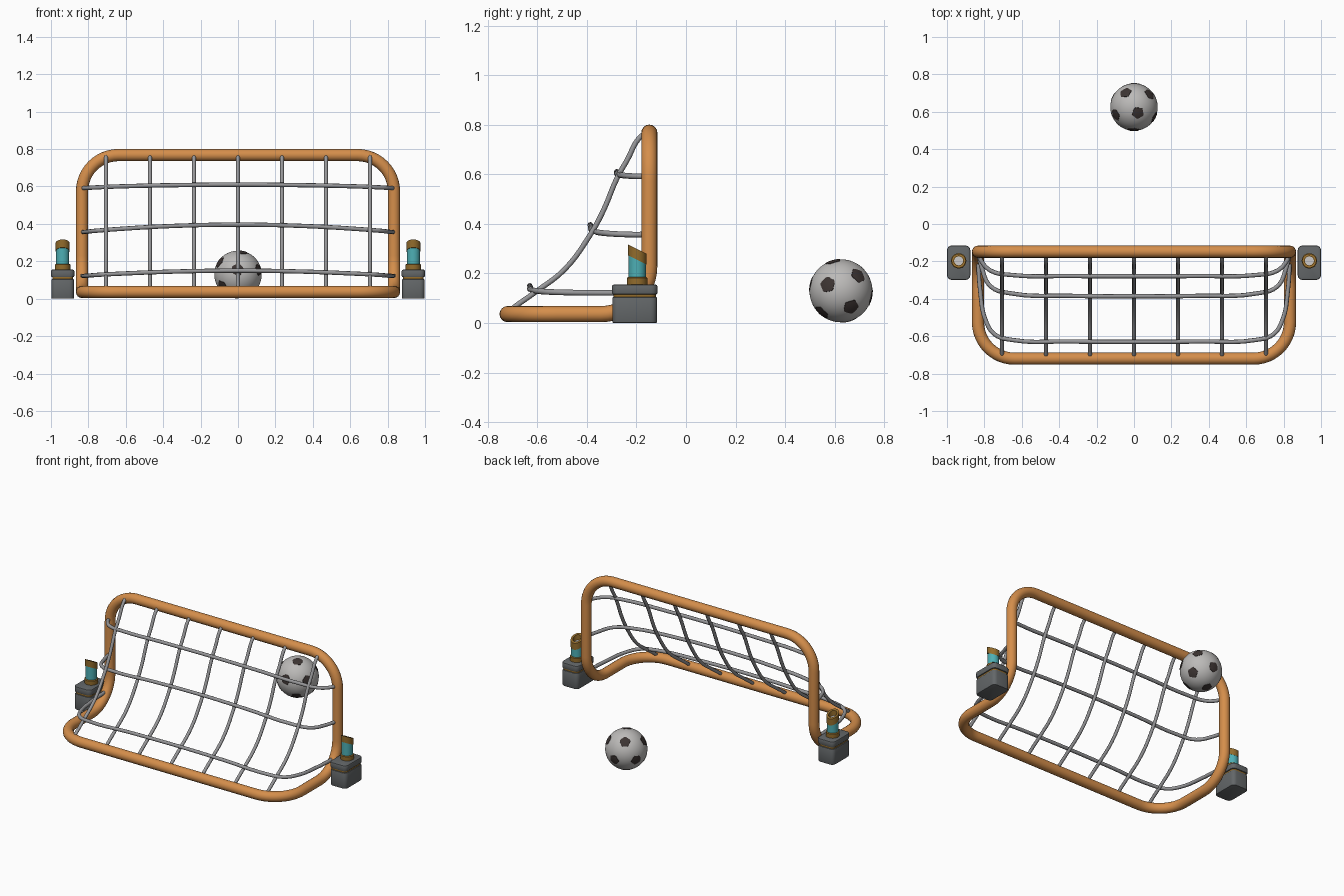
import bpy, bmesh, math
from mathutils import Vector, Matrix

if "Cube" in bpy.data.objects:
    bpy.data.objects.remove(bpy.data.objects["Cube"])


def material(name, rgb):
    m = bpy.data.materials.new(name)
    m.diffuse_color = (*rgb, 1)
    m.use_nodes = True
    m.node_tree.nodes["Principled BSDF"].inputs["Base Color"].default_value = m.diffuse_color
    return m


ORANGE = material("orange_paint", (0.66, 0.27, 0.07))
NET = material("net_grey", (0.31, 0.31, 0.32))
DARK = material("dark_grey", (0.125, 0.135, 0.14))
BRASS = material("brass_brown", (0.29, 0.15, 0.025))
CYAN = material("cyan_glass", (0.075, 0.43, 0.46))
WHITE = material("ball_white", (0.50, 0.49, 0.48))
BLACK = material("ball_dark", (0.045, 0.034, 0.032))


def finish(name, bm, mats, angle=40):
    bmesh.ops.recalc_face_normals(bm, faces=bm.faces)
    me = bpy.data.meshes.new(name)
    bm.to_mesh(me)
    bm.free()
    ob = bpy.data.objects.new(name, me)
    bpy.context.collection.objects.link(ob)
    for m in mats:
        me.materials.append(m)
    select(ob)
    bpy.ops.object.shade_smooth_by_angle(angle=math.radians(angle))
    return ob


def select(ob):
    bpy.ops.object.select_all(action='DESELECT')
    ob.select_set(True)
    bpy.context.view_layer.objects.active = ob


def tube(name, pts, radius, mat, closed=False, smooth=False, sides=2):
    """Round tube along a path, turned into a mesh."""
    cu = bpy.data.curves.new(name, 'CURVE')
    cu.dimensions = '3D'
    cu.bevel_depth = radius
    cu.bevel_resolution = sides
    cu.use_fill_caps = not closed
    cu.resolution_u = 5
    sp = cu.splines.new('BEZIER' if smooth else 'POLY')
    if smooth:
        sp.bezier_points.add(len(pts) - 1)
        for bp, p in zip(sp.bezier_points, pts):
            bp.co = p
            bp.handle_left_type = bp.handle_right_type = 'AUTO'
    else:
        sp.points.add(len(pts) - 1)
        for sp_p, p in zip(sp.points, pts):
            sp_p.co = (*p, 1)
    sp.use_cyclic_u = closed
    cu.materials.append(mat)
    ob = bpy.data.objects.new(name, cu)
    bpy.context.collection.objects.link(ob)
    select(ob)
    bpy.ops.object.convert(target='MESH')
    return bpy.context.object


def fillet(corners, r, n=12):
    """Round every right-angled corner of a closed path."""
    out = []
    for i, c in enumerate(corners):
        a = (corners[i - 1] - c).normalized()
        b = (corners[(i + 1) % len(corners)] - c).normalized()
        for k in range(n + 1):
            t = math.pi / 2 * k / n
            out.append(c + a * r * (1 - math.sin(t)) + b * r * (1 - math.cos(t)))
    return out


def rounded_block(name, c, hx, hy, z0, z1, corner, edge, mat):
    bm = bmesh.new()
    bmesh.ops.create_cube(bm, size=1, matrix=Matrix.LocRotScale(
        Vector((c[0], c[1], (z0 + z1) / 2)), None, Vector((2 * hx, 2 * hy, z1 - z0))))
    up = [e for e in bm.edges if abs(e.verts[0].co.z - e.verts[1].co.z) > 0.001]
    bmesh.ops.bevel(bm, geom=up, offset=corner, segments=4, affect='EDGES', profile=0.5)
    rim = [e for e in bm.edges if abs(e.verts[0].co.z - e.verts[1].co.z) < 0.001]
    bmesh.ops.bevel(bm, geom=rim, offset=edge, segments=2, affect='EDGES', profile=0.5)
    return finish(name, bm, [mat])


def turned(name, c, rings, mat, n=32):
    """Rings of (radius, height, slope towards the back) joined into a skin."""
    bm = bmesh.new()
    loops = []
    for r, z, s in rings:
        loops.append([bm.verts.new((c[0] + r * math.cos(a), c[1] + r * math.sin(a),
                                    z + s * r * math.sin(a)))
                      for a in (2 * math.pi * k / n for k in range(n))])
    for lo, hi in zip(loops, loops[1:]):
        for k in range(n):
            bm.faces.new((lo[k], lo[(k + 1) % n], hi[(k + 1) % n], hi[k]))
    bm.faces.new(loops[0])
    bm.faces.new(loops[-1])
    return finish(name, bm, [mat])


# Goal frame: one closed bent tube
W, YF, YB, ZT, ZB = 0.834, -0.148, -0.72, 0.768, 0.036
corners = [Vector(p) for p in ((-W, YF, ZT), (W, YF, ZT), (W, YF, ZB),
                               (W, YB, ZB), (-W, YB, ZB), (-W, YF, ZB))]
tube("goal_frame", fillet(corners, 0.195), 0.0325, ORANGE, closed=True, sides=6)

# Net: hanging strands
profile = [(-0.165, 0.765), (-0.19, 0.745), (-0.236, 0.66), (-0.277, 0.587), (-0.335, 0.45),
           (-0.39, 0.35), (-0.49, 0.216), (-0.61, 0.123), (-0.69, 0.066), (-0.71, 0.05)]
for i in range(-3, 4):
    tube(f"net_strand_{i + 4}", [(i * 0.2353, y, z) for y, z in profile], 0.0105, NET, smooth=True)

# Net: cross strands, half path mirrored
halves = {
    "upper": [(-0.834, -0.15, 0.592), (-0.815, -0.20, 0.592), (-0.765, -0.25, 0.595),
              (-0.65, -0.273, 0.600), (-0.35, -0.278, 0.607)],
    "middle": [(-0.834, -0.15, 0.357), (-0.815, -0.23, 0.357), (-0.765, -0.335, 0.363),
               (-0.65, -0.372, 0.372), (-0.35, -0.384, 0.389)],
    "lower": [(-0.834, -0.18, 0.122), (-0.822, -0.36, 0.122), (-0.795, -0.51, 0.124),
              (-0.745, -0.59, 0.128), (-0.65, -0.620, 0.133), (-0.35, -0.628, 0.145)],
}
mid = {"upper": (0, -0.279, 0.610), "middle": (0, -0.386, 0.396), "lower": (0, -0.63, 0.150)}
for key, half in halves.items():
    path = half + [mid[key]] + [(-x, y, z) for x, y, z in reversed(half)]
    tube(f"net_cross_{key}", path, 0.0115, NET, smooth=True)

# Side launchers: block, brass seam, lid and slanted tube
for side, sx in (("left", -1), ("right", 1)):
    c = (sx * 0.9375, -0.207)
    rounded_block(f"{side}_base", c, 0.0605, 0.090, 0.0, 0.105, 0.025, 0.005, DARK)
    rounded_block(f"{side}_seam", c, 0.055, 0.085, 0.10, 0.122, 0.022, 0.002, BRASS)
    rounded_block(f"{side}_lid", c, 0.0625, 0.092, 0.115, 0.155, 0.026, 0.007, DARK)
    t = (c[0], -0.197)
    turned(f"{side}_collar", t, [(0.041, 0.15, 0), (0.041, 0.182, 0), (0.036, 0.186, 0)], BRASS)
    turned(f"{side}_tube", t, [(0.035, 0.18, 0), (0.035, 0.258, -0.5)], CYAN)
    turned(f"{side}_muzzle", t, [(0.030, 0.255, -0.5), (0.0375, 0.255, -0.5), (0.0375, 0.298, -0.5),
                                 (0.025, 0.298, -0.5), (0.025, 0.262, -0.5)], BRASS)
    turned(f"{side}_bore", t, [(0.024, 0.262, -0.5), (0.024, 0.264, -0.5)], WHITE)

# Ball
BC, R = Vector((0, 0.625, 0.13)), 0.127
bm = bmesh.new()
bmesh.ops.create_uvsphere(bm, u_segments=48, v_segments=32, radius=R,
                          matrix=Matrix.Translation(BC))
finish("ball", bm, [WHITE])

# Ball patches: twelve rounded pentagons on the corners of an icosahedron
ax = Vector((0.17, -0.25, 0.953)).normalized()
near = Vector((0.66, 0.53, 0.53))
u = (near - ax * near.dot(ax)).normalized()
v = ax.cross(u)
el = math.atan(2)
dirs = [ax] + [ax * math.cos(el) + math.sin(el) * (u * math.cos(a) + v * math.sin(a))
               for a in (2 * math.pi * k / 5 for k in range(5))]
dirs += [-d for d in dirs]
bm = bmesh.new()
for d in dirs:
    nb = next(o for o in dirs if 0.3 < o.dot(d) < 0.6)
    e1 = (nb - d * nb.dot(d)).normalized()
    e2 = d.cross(e1)
    n, prev = 30, None
    centre = bm.verts.new(BC + d * (R + 0.0015))
    for f, lift in ((0.35, 0.0015), (0.7, 0.0015), (1, 0.0015), (1.03, -0.001)):
        ring = []
        for k in range(n):
            a = 2 * math.pi * k / n
            off = (a % (2 * math.pi / 5)) - math.pi / 5
            rad = f * 0.275 * min(math.cos(math.pi / 5) / math.cos(off), 0.94)
            p = d * math.cos(rad) + math.sin(rad) * (e1 * math.cos(a) + e2 * math.sin(a))
            ring.append(bm.verts.new(BC + p * (R + lift)))
        for k in range(n):
            j = (k + 1) % n
            if prev:
                bm.faces.new((prev[k], ring[k], ring[j], prev[j]))
            else:
                bm.faces.new((centre, ring[k], ring[j]))
        prev = ring
finish("ball_patches", bm, [BLACK])
